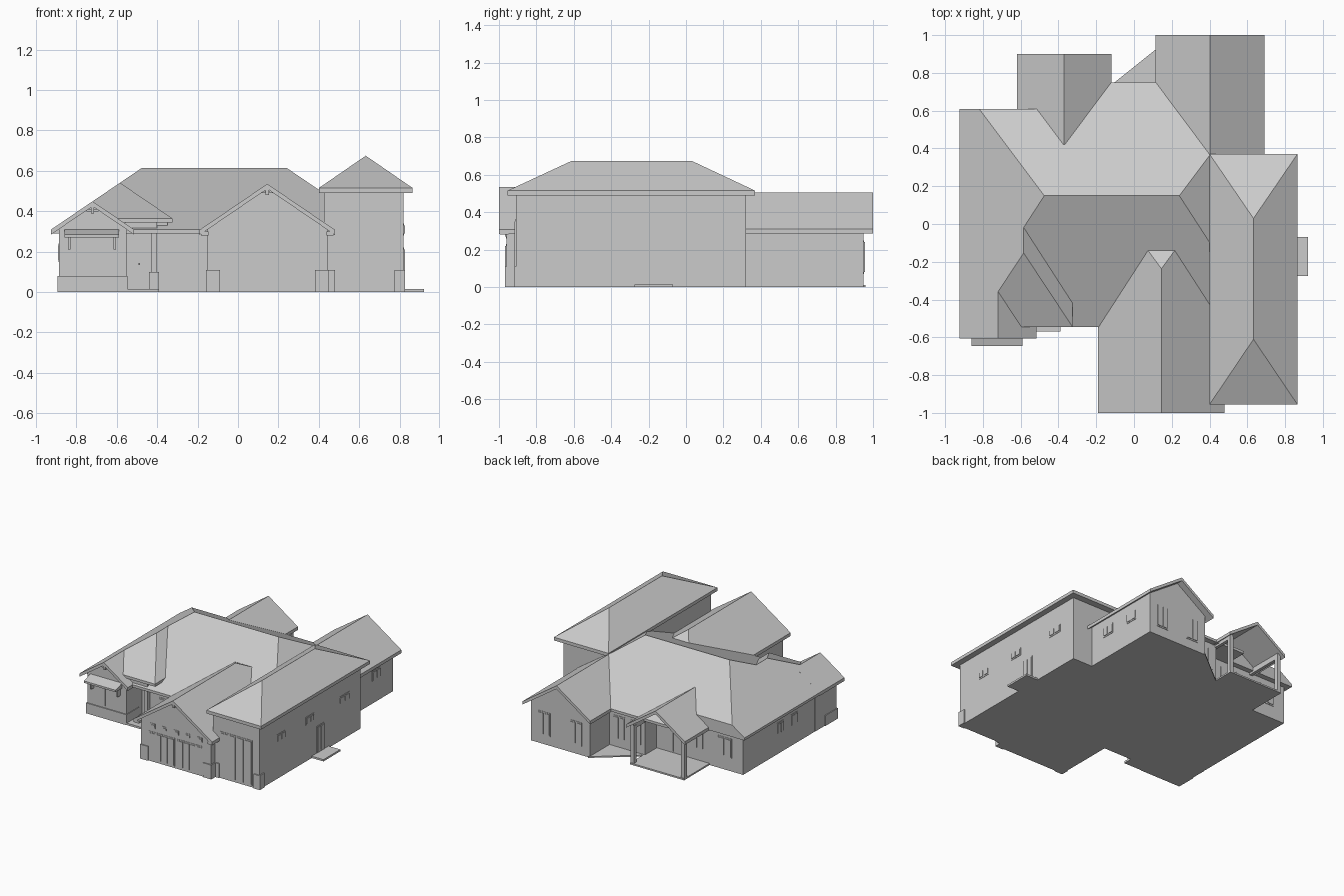
import bpy, bmesh
from mathutils import Vector

if "Cube" in bpy.data.objects:
    bpy.data.objects.remove(bpy.data.objects["Cube"], do_unlink=True)

COLOUR = (0.6, 0.6, 0.6, 1)
grey = bpy.data.materials.new("plain_grey")
grey.use_nodes = True
grey.diffuse_color = COLOUR
grey.node_tree.nodes["Principled BSDF"].inputs["Base Color"].default_value = COLOUR

DIRS = {"-x": (-1, 0), "+x": (1, 0), "-y": (0, -1), "+y": (0, 1)}
T = 0.025      # roof slab thickness
PITCH = 0.68   # common side slope


def finish(name, bm, slopes=()):
    """Trim the solid under each sloping plane (side, eave position, eave height, slope)."""
    for side, pos, height, slope in slopes:
        dx, dy = DIRS[side]
        cut = bmesh.ops.bisect_plane(
            bm, geom=bm.verts[:] + bm.edges[:] + bm.faces[:], dist=1e-5,
            plane_co=Vector((abs(dx) * pos, abs(dy) * pos, height)),
            plane_no=Vector((dx * slope, dy * slope, 1)).normalized(), clear_outer=True)
        edges = [e for e in cut["geom_cut"] if isinstance(e, bmesh.types.BMEdge) and e.is_boundary]
        if edges:
            bmesh.ops.holes_fill(bm, edges=edges, sides=0)
    bmesh.ops.recalc_face_normals(bm, faces=bm.faces[:])
    mesh = bpy.data.meshes.new(name)
    bm.to_mesh(mesh)
    bm.free()
    mesh.materials.append(grey)
    ob = bpy.data.objects.new(name, mesh)
    bpy.context.collection.objects.link(ob)
    return ob


def prism(name, points, axis, a, b, slopes=()):
    """Extrude a profile along y (points are x, z) or z (points are x, y)."""
    bm = bmesh.new()
    put = (lambda p, d: (p[0], d, p[1])) if axis == "y" else (lambda p, d: (p[0], p[1], d))
    face = bm.faces.new([bm.verts.new(put(p, a)) for p in points])
    new = bmesh.ops.extrude_face_region(bm, geom=[face])["geom"]
    shift = Vector(put((0, 0), b - a))
    bmesh.ops.translate(bm, vec=shift, verts=[v for v in new if isinstance(v, bmesh.types.BMVert)])
    return finish(name, bm, slopes)


def box(name, x0, x1, y0, y1, z0, z1, slopes=()):
    return prism(name, [(x0, y0), (x1, y0), (x1, y1), (x0, y1)], "z", z0, z1, slopes)


def gable(name, x0, x1, y0, y1, eave, wall=None, slopes=()):
    """Gable roof with the ridge along y; wall gives the y range of the body below it."""
    xm, ridge = (x0 + x1) / 2, eave + PITCH * (x1 - x0) / 2
    prism(name + "_roof", [(x0, eave), (xm, ridge), (x1, eave),
                           (x1, eave - T), (xm, ridge - T), (x0, eave - T)], "y", y0, y1, slopes)
    if wall:
        inset = 0.038
        z = eave - T + inset * PITCH
        prism(name + "_walls", [(x0 + inset, 0), (x1 - inset, 0), (x1 - inset, z),
                                (xm, ridge - T), (x0 + inset, z)], "y", *wall, slopes)


def opening(name, side, pos, centre, width, z0, z1, panes=2):
    """Window or door drawn as slim upright panes in a thin surround."""
    dx, dy = DIRS[side]
    parts = [(centre, width, 0.003)]
    w = width / panes
    parts += [(centre - width / 2 + w * (i + 0.5), w * 0.8, 0.007) for i in range(panes)]
    for i, (c, wide, out) in enumerate(parts):
        lo, hi = sorted((pos, pos + (dx + dy) * out))
        m = 0.01 if i else 0
        span = (c - wide / 2, c + wide / 2)
        xy = (lo, hi, *span) if dx else (*span, lo, hi)
        box(f"{name}_{'pane' if i else 'surround'}", *xy, z0 + m, z1 - m)


# Walls of the main house, with the entry recess left open
box("hall_walls", -0.4, 0.43, -0.5, 0.57, 0, 0.3)
box("left_walls", -0.885, -0.4, -0.38, 0.57, 0, 0.3)
box("rear_walls", -0.15, 0.43, 0.5, 0.71, 0, 0.3)

# Main hip roof, deeper on the right half of the rear
main = [("-x", -0.925, 0.31, 0.678), ("+x", 0.69, 0.31, 0.678),
        ("-y", -0.545, 0.31, 0.439), ("+y", 0.75, 0.31, 0.508)]
box("main_roof", -0.925, 0.43, -0.545, 0.61, 0.29, 0.65, main)
box("rear_roof", -0.37, 0.43, 0.5, 0.75, 0.29, 0.65, main)

# Tall right wing
box("wing_walls", 0.425, 0.82, -0.91, 0.32, 0, 0.5)
box("wing_roof", 0.4, 0.865, -0.955, 0.37, 0.49, 0.7,
    [("-x", 0.4, 0.515, 0.688), ("+x", 0.865, 0.515, 0.688),
     ("-y", -0.955, 0.515, 0.464), ("+y", 0.37, 0.515, 0.47)])

# Gabled wings
gable("garage", -0.19, 0.48, -1.0, -0.05, 0.308, (-0.96, -0.05), [("+y", -0.235, 0.535, 0.5)])
gable("front_room", -0.925, -0.515, -0.605, -0.3, 0.31, (-0.565, -0.3))
gable("rear_wing", 0.115, 0.69, 0.22, 1.0, 0.31, (0.25, 0.95))
gable("back_porch", -0.62, -0.12, 0.42, 0.9, 0.31)

# Raised entry roof, its beam, posts, door and step
box("entry_roof", -0.84, -0.325, -0.545, -0.02, 0.345, 0.6,
    [("-x", -0.925, 0.31, 0.678), ("+x", -0.325, 0.365, 0.68), ("-y", -0.545, 0.365, 0.45)])
box("entry_fill", -0.56, -0.35, -0.5, -0.2, 0.29, 0.35)
box("entry_beam", -0.56, -0.4, -0.53, -0.5, 0.29, 0.345)
box("entry_post", -0.43, -0.4, -0.53, -0.5, 0, 0.345)
box("entry_post_base", -0.44, -0.392, -0.54, -0.49, 0, 0.1)
box("entry_step", -0.555, -0.39, -0.57, -0.38, 0, 0.015)
opening("front_door", "-y", -0.38, -0.485, 0.11, 0.015, 0.27, 1)
box("door_knob", -0.492, -0.484, -0.395, -0.38, 0.135, 0.143)

# Back porch posts, beams and patio
for x in (-0.585, -0.155):
    box("porch_post", x - 0.015, x + 0.015, 0.845, 0.875, 0, 0.3)
    box("porch_beam", x - 0.012, x + 0.012, 0.57, 0.875, 0.275, 0.315)
box("porch_floor", -0.6, -0.14, 0.57, 0.88, 0, 0.012)
prism("patio", [(-0.14, 0.6), (0.16, 0.6), (0.16, 0.96), (-0.14, 0.72)], "z", 0, 0.01)
box("side_step", 0.82, 0.92, -0.275, -0.07, 0, 0.014)

# Stone bases at the front corners
for x0, x1, y in ((-0.158, -0.09, -0.968), (0.38, 0.45, -0.968),
                  (0.425, 0.48, -0.918), (0.775, 0.828, -0.918)):
    box("stone_base", x0, x1, y, y + 0.06, 0, 0.11)
box("front_room_base", -0.893, -0.548, -0.573, -0.42, 0, 0.08)

# Awning with two brackets, and gable ornaments
box("awning", -0.86, -0.59, -0.645, -0.56, 0.27, 0.31, [("-y", -0.645, 0.285, 0.3)])
for x in (-0.835, -0.61):
    box("awning_bracket", x - 0.006, x + 0.006, -0.6, -0.56, 0.21, 0.275)
for x, y, z in ((-0.72, -0.605, 0.39), (0.145, -1.0, 0.48)):
    box("gable_ornament", x - 0.008, x + 0.008, y + 0.005, y + 0.04, z, z + 0.045)
    box("gable_brace", x - 0.03, x + 0.03, y + 0.015, y + 0.03, z + 0.01, z + 0.02)
for x in (-0.165, 0.455):
    box("eave_return", x - 0.018, x + 0.018, -0.995, -0.95, 0.28, 0.3)

# Garage doors and the small windows above
for x in (0.025, 0.265):
    opening("garage_door", "-y", -0.96, x, 0.22, 0.012, 0.23, 4)
for i in range(5):
    opening("garage_light", "-y", -0.96, -0.05 + i * 0.1, 0.04, 0.26, 0.295, 1)
opening("wing_door", "-y", -0.91, 0.625, 0.27, 0.012, 0.36, 4)

# Windows and the side door
for name, side, pos, centre, width, z0, z1 in (
        ("front_room_window", "-y", -0.565, -0.72, 0.2, 0.09, 0.26),
        ("hall_window", "-y", -0.5, -0.27, 0.1, 0.08, 0.25),
        ("wing_window", "+x", 0.82, -0.65, 0.1, 0.28, 0.34),
        ("wing_window", "+x", 0.82, -0.3, 0.1, 0.28, 0.34),
        ("wing_window", "+x", 0.82, 0.12, 0.12, 0.28, 0.34),
        ("side_door", "+x", 0.82, -0.17, 0.09, 0.015, 0.22),
        ("rear_side_window", "+x", 0.652, 0.5, 0.1, 0.17, 0.25),
        ("rear_side_window", "+x", 0.652, 0.75, 0.1, 0.17, 0.25),
        ("rear_wing_window", "+y", 0.95, 0.54, 0.1, 0.07, 0.25),
        ("rear_wing_window", "+y", 0.95, 0.27, 0.1, 0.07, 0.25),
        ("rear_window", "+y", 0.71, -0.07, 0.1, 0.07, 0.25),
        ("rear_window", "+y", 0.71, 0.07, 0.1, 0.07, 0.25),
        ("porch_door", "+y", 0.57, -0.3, 0.14, 0.014, 0.25),
        ("rear_window", "+y", 0.57, -0.5, 0.1, 0.1, 0.25),
        ("bedroom_window", "+y", 0.57, -0.73, 0.12, 0.1, 0.25),
        ("left_window", "-x", -0.885, 0.12, 0.08, 0.15, 0.24),
        ("left_window", "-x", -0.885, -0.05, 0.08, 0.15, 0.24)):
    opening(name, side, pos, centre, width, z0, z1)
